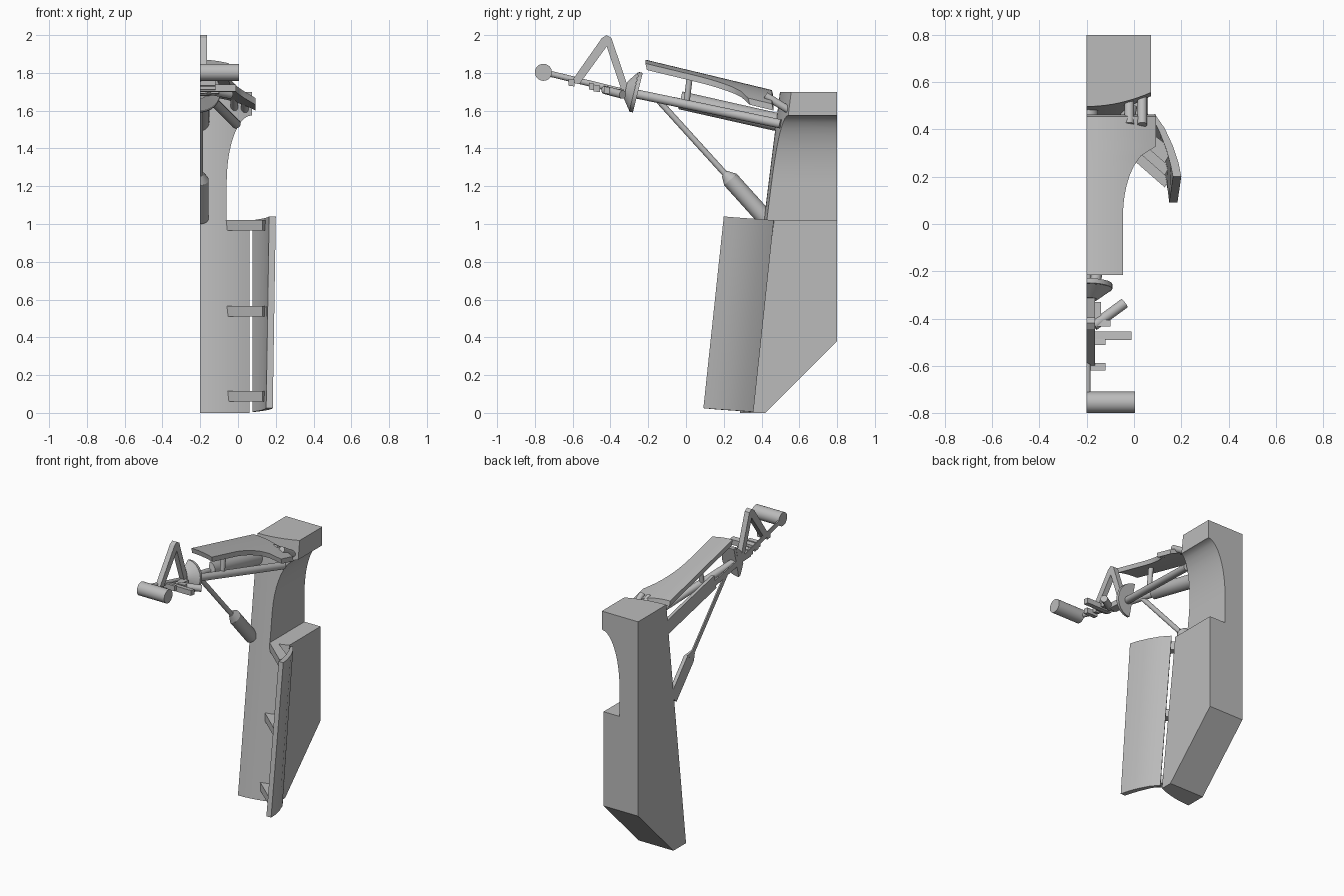
import bpy, bmesh, math
from mathutils import Vector

cube = bpy.data.objects.get("Cube")
if cube:
    bpy.data.objects.remove(cube)

CUT = -0.2  # flat section plane of the half model

grey = bpy.data.materials.new("plain grey")
grey.use_nodes = True
grey.diffuse_color = (0.5, 0.5, 0.5, 1)
grey.node_tree.nodes["Principled BSDF"].inputs["Base Color"].default_value = (0.5, 0.5, 0.5, 1)


def finish(name, bm, smooth=True):
    """Trim at the section plane, close it and make the object."""
    bmesh.ops.remove_doubles(bm, verts=bm.verts, dist=1e-5)
    bmesh.ops.bisect_plane(bm, geom=bm.verts[:] + bm.edges[:] + bm.faces[:],
                           plane_co=(CUT, 0, 0), plane_no=(-1, 0, 0), clear_outer=True)
    bmesh.ops.holes_fill(bm, edges=[e for e in bm.edges if e.is_boundary])
    bmesh.ops.recalc_face_normals(bm, faces=bm.faces)
    mesh = bpy.data.meshes.new(name)
    bm.to_mesh(mesh)
    bm.free()
    mesh.materials.append(grey)
    ob = bpy.data.objects.new(name, mesh)
    bpy.context.collection.objects.link(ob)
    if smooth:
        bpy.ops.object.select_all(action='DESELECT')
        ob.select_set(True)
        bpy.context.view_layer.objects.active = ob
        bpy.ops.object.shade_smooth_by_angle(angle=math.radians(30))
    return ob


def tube(name, a, b, r1, r2=None, sides=32):
    a, b = Vector(a), Vector(b)
    d = b - a
    bm = bmesh.new()
    bmesh.ops.create_cone(bm, cap_ends=True, segments=sides, radius1=r1,
                          radius2=r1 if r2 is None else r2, depth=d.length)
    m = d.to_track_quat('Z', 'Y').to_matrix().to_4x4()
    m.translation = (a + b) / 2
    bm.transform(m)
    return finish(name, bm)


def prism(name, outline, offset):
    """Solid from a closed outline pushed along an offset."""
    bm = bmesh.new()
    face = bm.faces.new([bm.verts.new(p) for p in outline])
    ext = bmesh.ops.extrude_face_region(bm, geom=[face], use_keep_orig=True)
    bmesh.ops.translate(bm, vec=offset, verts=[v for v in ext["geom"] if isinstance(v, bmesh.types.BMVert)])
    return finish(name, bm, False)


def shell(name, rows):
    """Solid from rows of (front, back) point pairs."""
    bm = bmesh.new()
    g = [[[bm.verts.new(p) for p in pair] for pair in row] for row in rows]
    n, m = len(g), len(g[0])

    def quad(*vs):
        bm.faces.new(vs)
    for i in range(n - 1):
        for j in range(m - 1):
            for k in (0, 1):
                quad(g[i][j][k], g[i][j + 1][k], g[i + 1][j + 1][k], g[i + 1][j][k])
        for j in (0, m - 1):
            quad(g[i][j][0], g[i + 1][j][0], g[i + 1][j][1], g[i][j][1])
    for j in range(m - 1):
        for i in (0, n - 1):
            quad(g[i][j][0], g[i][j + 1][0], g[i][j + 1][1], g[i][j][1])
    bmesh.ops.remove_doubles(bm, verts=bm.verts, dist=1e-5)
    return finish(name, bm)


def front(x, z):
    return 0.285 + 0.125 * z + 0.8 * (x - CUT) ** 2


# Main body: wide base, narrow neck flaring into a head block
levels = [(0, .06), (.38, .06), (1.02, .06), (1.02, -.06), (1.22, -.06)]
levels += [(1.22 + .355 * math.sin(t), -.06 + .133 * (1 - math.cos(t)))
           for t in [math.pi / 2 * i / 10 for i in range(1, 11)]]
levels.append((1.7, .073))
rows = []
for z, w in levels:
    xs = [CUT + (w - CUT) * j / 10 for j in range(11)]
    rows.append([((x, front(x, z), z), (x, min(.8, .42 + z), z)) for x in xs])
shell("body", rows)

# Tall curved side door, leaning forward at the bottom
outer = [(.088, .465), (.13, .405), (.165, .33), (.188, .26), (.2, .2)]
inner = [(.076, .452), (.108, .39), (.137, .315), (.155, .25), (.165, .2)]
rows = []
for drop in (0, 1):
    row = []
    for j, (o, i) in enumerate(zip(outer, inner)):
        z = 1.02 + .005 * j - 1.015 * drop
        row.append([(p[0] - .004 * j * drop, p[1] - .108 * drop, z) for p in (o, i)])
    rows.append(row)
shell("side_door", rows)

# Door brackets
for i, z in enumerate((.06, .51, .965)):
    s = .115 * (z - .06)
    prism("door_bracket_%d" % (i + 1),
          [(-.07, .33 + s, z), (.13, .155 + s, z), (.15, .19 + s, z), (.14, .23 + s, z), (-.03, .36 + s, z)],
          (0, 0, .055))

# Upper panel: narrow nose widening in a sweep toward the body
rows = []
for i in range(17):
    y = -.215 + .67 * i / 16
    t = min(1, max(0, (y - .03) / .29))
    w = -.047 + .14 * (1 - math.sqrt(1 - t * t))
    row = []
    for j in range(9):
        x = CUT + (w - CUT) * j / 8
        z = 1.87 - .24 * (y + .215) - .85 * (x - CUT) ** 2
        row.append([(x, y, z), (x, y + .008, z - .035)])
    rows.append(row)
shell("upper_panel", rows)

# Panel supports
tube("panel_post", (-.12, .0, 1.62), (-.12, .02, 1.78), .016)
for i, x in enumerate((-.02, .035)):
    tube("panel_hinge_%d" % (i + 1), (x, .42, 1.68), (x, .55, 1.6), .02)

# Arm struts
tube("main_strut", (-.17, -.27, 1.69), (-.01, .5, 1.53), .024)
tube("centre_rod", (CUT, -.27, 1.69), (CUT, .48, 1.55), .02)
tube("centre_sleeve", (CUT, -.03, 1.655), (CUT, .48, 1.54), .048)
tube("brace_rod", (CUT, -.16, 1.67), (CUT, .23, 1.24), .016)
tube("brace_collar", (CUT, .205, 1.267), (CUT, .235, 1.235), .02, .045)
tube("brace_cylinder", (CUT, .235, 1.235), (CUT, .42, 1.03), .045)

# Arm hub
tube("hub_disc", (CUT, -.275, 1.7), (CUT, -.255, 1.695), .108)
tube("hub_cone", (CUT, -.32, 1.71), (CUT, -.275, 1.7), .045, .108)

# Front axle and roller
tube("axle", (CUT, -.75, 1.803), (CUT, -.29, 1.69), .016)
tube("roller", (CUT, -.755, 1.803), (.005, -.755, 1.803), .045)

# Open triangular frame, as one bent bar
frame = [(-.61, 1.75), (-.445, 1.985), (-.42, 2.0), (-.395, 1.985), (-.295, 1.69),
         (-.335, 1.69), (-.42, 1.94), (-.565, 1.74)]
prism("frame", [(CUT, y, z) for y, z in frame], (.035, 0, 0))

# Small pegs and toggles below the frame
pegs = [(-.12, -.605, 1.75, .032), (-.01, -.473, 1.72, .036), (-.12, -.5, 1.73, .025),
        (-.1, -.42, 1.71, .028), (-.14, -.37, 1.7, .08)]
for i, (x, y, z, d) in enumerate(pegs):
    prism("peg_%d" % (i + 1),
          [(CUT, y - d / 2, z - .018), (x, y - d / 2, z - .018), (x, y + d / 2, z - .022), (CUT, y + d / 2, z - .022)],
          (0, 0, .036))
tube("toggle", (-.17, -.43, 1.71), (-.04, -.335, 1.685), .022)
